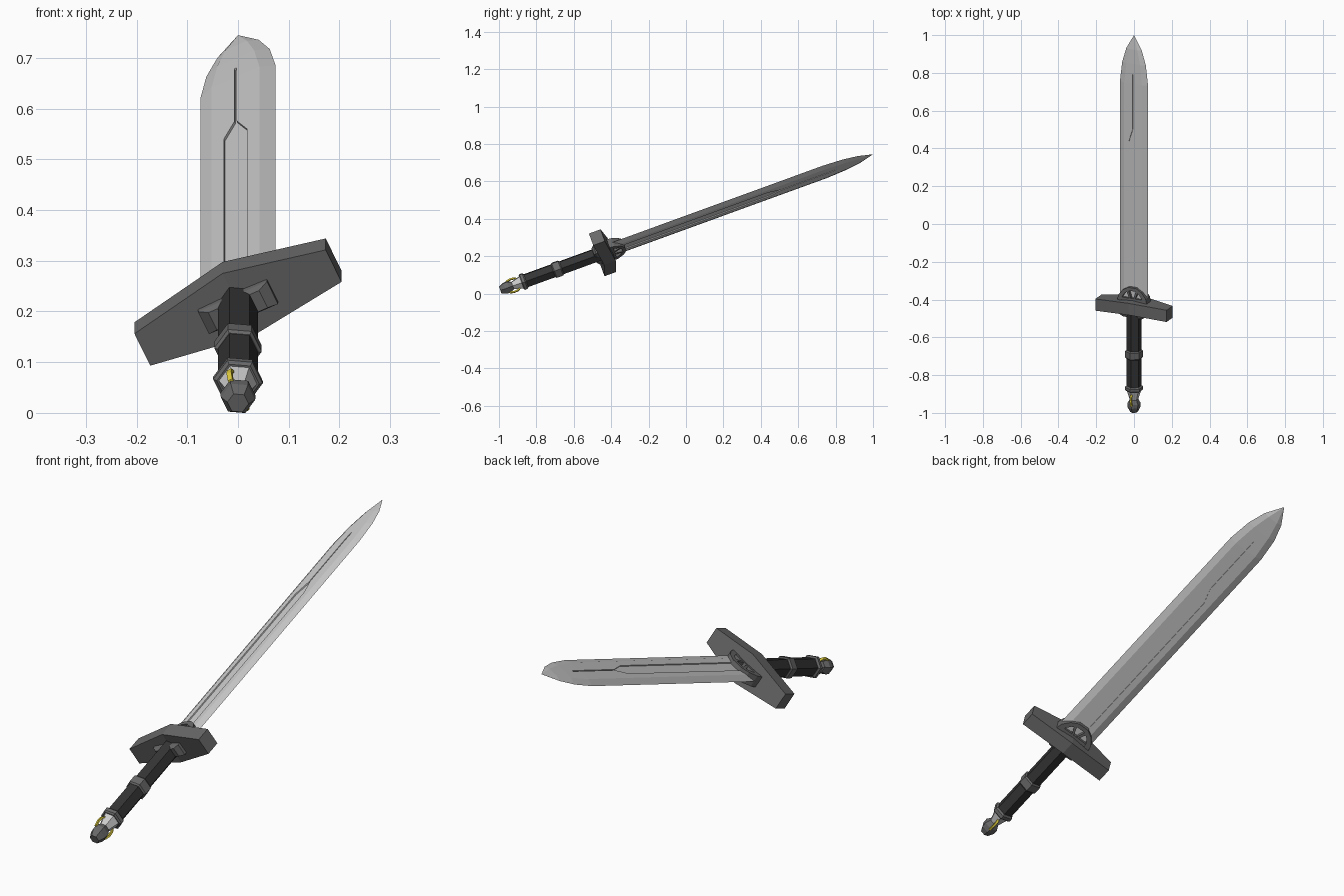
import bpy, bmesh, math
from mathutils import Matrix, Vector

if "Cube" in bpy.data.objects:
    bpy.data.objects.remove(bpy.data.objects["Cube"])

# Local frame: X = blade width, Y = along the sword, Z = blade thickness
POSE = (Matrix.Translation((0, 0, 0.381))
        @ Matrix.Rotation(math.radians(20), 4, 'X')
        @ Matrix.Rotation(math.radians(-25), 4, 'Y'))


def material(name, r, g, b):
    m = bpy.data.materials.new(name)
    m.diffuse_color = (r, g, b, 1)
    m.use_nodes = True
    m.node_tree.nodes["Principled BSDF"].inputs["Base Color"].default_value = m.diffuse_color
    return m


STEEL = material("steel", 0.55, 0.55, 0.55)
IRON = material("dark_iron", 0.14, 0.14, 0.14)
GRIP = material("black_grip", 0.035, 0.035, 0.035)
GOLD = material("gold", 0.75, 0.62, 0.05)


def finish(name, bm, mat):
    bmesh.ops.remove_doubles(bm, verts=bm.verts, dist=1e-5)
    bmesh.ops.recalc_face_normals(bm, faces=bm.faces)
    me = bpy.data.meshes.new(name)
    bm.to_mesh(me)
    bm.free()
    me.materials.append(mat)
    ob = bpy.data.objects.new(name, me)
    bpy.context.collection.objects.link(ob)
    ob.matrix_world = POSE
    return ob


def loft(name, rings, mat):
    """Skin equal-length rings of points and cap both ends."""
    bm = bmesh.new()
    vs = [[bm.verts.new(p) for p in ring] for ring in rings]
    n = len(vs[0])
    for a, b in zip(vs, vs[1:]):
        for i in range(n):
            j = (i + 1) % n
            bm.faces.new((a[i], a[j], b[j], b[i]))
    bm.faces.new(vs[0])
    bm.faces.new(vs[-1])
    return finish(name, bm, mat)


def prism(name, outline, z0, z1, mat):
    return loft(name, [[(x, y, z) for x, y in outline] for z in (z0, z1)], mat)


def hexlathe(name, profile, mat):
    """Six-sided turned part from (position, radius) pairs."""
    ang = [math.radians(30 + 60 * k) for k in range(6)]
    return loft(name, [[(r * math.cos(t), u, r * math.sin(t)) for t in ang]
                       for u, r in profile], mat)


def mirrored(half):
    """Half outline (x > 0) continued by its mirror image."""
    return half + [(-x, y) for x, y in reversed(half)]


# Blade: bevelled six-point section narrowing to the tip
stations = [(-0.45, 0.082, 0.052, 0.012), (0.793, 0.082, 0.052, 0.012),
            (0.904, 0.069, 0.040, 0.0105), (0.985, 0.045, 0.023, 0.008),
            (1.062, 0.001, 0.0005, 0.0005)]
blade = loft("blade", [[(w, u, 0), (f, u, t), (-f, u, t),
                        (-w, u, 0), (-f, u, -t), (f, u, -t)]
                       for u, w, f, t in stations], STEEL)

# Fuller: broad channel that narrows to a slit, cut in both faces
fuller = mirrored([(0.025, -0.5), (0.025, 0.465), (0.0025, 0.538), (0.0025, 0.845)])
for z0, z1 in ((0.007, 0.03), (-0.03, -0.007)):
    cutter = prism("fuller_cutter", fuller, z0, z1, STEEL)
    cutter.hide_render = True
    mod = blade.modifiers.new("fuller", 'BOOLEAN')
    mod.operation = 'DIFFERENCE'
    mod.solver = 'EXACT'
    mod.object = cutter
    bpy.context.view_layer.objects.active = blade
    bpy.ops.object.modifier_apply(modifier=mod.name)
    bpy.data.objects.remove(cutter)

# Crossguard: thick in the middle, ends thinner and swept to the grip
loft("crossguard", [[(w, u0, -n), (w, u0, n), (w, u0 + 0.066, n), (w, u0 + 0.066, -n)]
                    for w, u0, n in ((-0.208, -0.508, 0.037), (0, -0.489, 0.072),
                                     (0.208, -0.508, 0.037))], IRON)

# Tapered plate between crossguard and grip
loft("guard_plate", [[(-w, u, -n), (w, u, -n), (w, u, n), (-w, u, n)]
                     for u, w, n in ((-0.485, 0.075, 0.026), (-0.508, 0.075, 0.026),
                                     (-0.522, 0.055, 0.020))], IRON)

# Arched collar with two spokes over the blade root
outer = [(0.086, -0.43), (0.080, -0.403), (0.056, -0.371), (0.024, -0.352)]
inner = [(0.060, -0.43), (0.057, -0.408), (0.041, -0.385), (0.018, -0.370)]
prism("collar_arch", mirrored(outer) + list(reversed(mirrored(inner))),
      -0.026, 0.026, IRON)
prism("collar_base", mirrored([(0.062, -0.43), (0.062, -0.412)]), -0.025, 0.025, IRON)
for s, side in ((1, "right"), (-1, "left")):
    prism("collar_spoke_" + side,
          [(s * x, y) for x, y in ((0.006, -0.415), (0.016, -0.415),
                                   (0.033, -0.376), (0.022, -0.368))],
          -0.024, 0.024, IRON)

# Grip with its bands
hexlathe("grip", [(-0.925, 0.040), (-0.485, 0.040)], GRIP)
hexlathe("middle_band", [(-0.756, 0.041), (-0.750, 0.047),
                         (-0.714, 0.047), (-0.708, 0.041)], IRON)
hexlathe("end_band", [(-0.938, 0.042), (-0.932, 0.049),
                      (-0.917, 0.049), (-0.910, 0.041)], IRON)

# Tapered neck and faceted pommel
hexlathe("pommel_neck", [(-0.995, 0.020), (-0.934, 0.039)], STEEL)
hexlathe("pommel", [(-1.057, 0.021), (-1.030, 0.034), (-1.008, 0.035),
                    (-0.985, 0.022)], IRON)

# Gold claws bridging neck and pommel on both faces
claw = [(-0.950, 0.030), (-0.965, 0.041), (-0.990, 0.043), (-1.015, 0.037)]
for s, side in ((1, "upper"), (-1, "lower")):
    loft("claw_" + side, [[(-0.005, u, s * r), (0.005, u, s * r),
                           (0.005, u, s * (r - 0.008)), (-0.005, u, s * (r - 0.008))]
                          for u, r in claw], GOLD)
